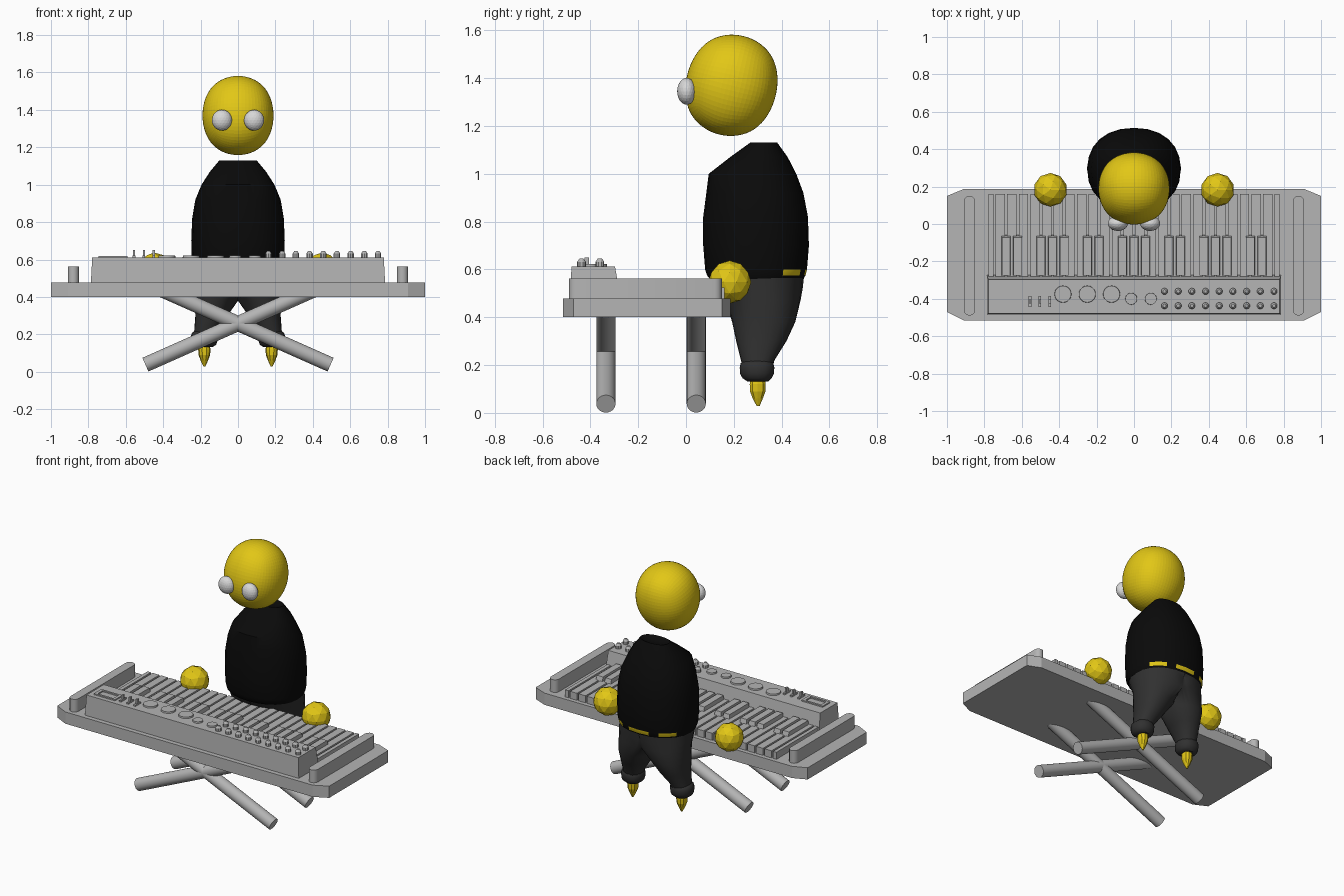
import bpy, bmesh, math
from mathutils import Vector, Matrix

if "Cube" in bpy.data.objects:
    bpy.data.objects.remove(bpy.data.objects["Cube"])


def material(name, r, g, b):
    m = bpy.data.materials.new(name)
    m.diffuse_color = (r, g, b, 1)
    m.use_nodes = True
    m.node_tree.nodes["Principled BSDF"].inputs["Base Color"].default_value = m.diffuse_color
    return m


GREY = material("grey_plastic", 0.46, 0.46, 0.46)
YELLOW = material("yellow_skin", 0.76, 0.57, 0.008)
WHITE = material("eye_white", 0.68, 0.68, 0.68)
BLACK = material("black_shirt", 0.003, 0.003, 0.003)
DARK = material("dark_trousers", 0.03, 0.03, 0.03)


def finish(name, bm, *mats, smooth=None):
    bmesh.ops.recalc_face_normals(bm, faces=bm.faces)
    me = bpy.data.meshes.new(name)
    bm.to_mesh(me)
    bm.free()
    ob = bpy.data.objects.new(name, me)
    bpy.context.collection.objects.link(ob)
    for m in mats:
        me.materials.append(m)
    if smooth:
        bpy.ops.object.select_all(action='DESELECT')
        ob.select_set(True)
        bpy.context.view_layer.objects.active = ob
        bpy.ops.object.shade_smooth_by_angle(angle=math.radians(smooth))
    return ob


def add_box(bm, x0, x1, y0, y1, z0, z1):
    mat = Matrix.Translation(((x0 + x1) / 2, (y0 + y1) / 2, (z0 + z1) / 2)) @ Matrix.Diagonal((x1 - x0, y1 - y0, z1 - z0, 1))
    return bmesh.ops.create_cube(bm, size=1, matrix=mat)["verts"]


def add_rod(bm, a, b, r1, r2=None, seg=16):
    a, b = Vector(a), Vector(b)
    d = b - a
    mat = Matrix.Translation((a + b) / 2) @ d.to_track_quat('Z', 'Y').to_matrix().to_4x4()
    bmesh.ops.create_cone(bm, cap_ends=True, segments=seg, radius1=r1,
                          radius2=r1 if r2 is None else r2, depth=d.length, matrix=mat)


def prism(bm, pts, z0, z1):
    low = [bm.verts.new((x, y, z0)) for x, y in pts]
    top = [bm.verts.new((x, y, z1)) for x, y in pts]
    bm.faces.new(low)
    bm.faces.new(top)
    n = len(pts)
    for i in range(n):
        bm.faces.new((low[i], low[(i + 1) % n], top[(i + 1) % n], top[i]))


def loft(bm, rings, n=24, power=0.9, half=False):
    # each ring is (z, centre x, centre y, radius x, radius y)
    loops = []
    for z, cx, cy, rx, ry in rings:
        loop = []
        for i in range(n):
            c, s = math.cos(2 * math.pi * i / n), math.sin(2 * math.pi * i / n)
            x = cx + rx * math.copysign(abs(c) ** power, c)
            y = cy + ry * math.copysign(abs(s) ** power, s)
            loop.append(bm.verts.new((max(0, x) if half else x, y, z)))
        loops.append(loop)
    for a, b in zip(loops, loops[1:]):
        for i in range(n):
            j = (i + 1) % n
            quad = (a[i], a[j], b[j], b[i])
            if not half or max(v.co.x for v in quad) > 1e-4:
                bm.faces.new(quad)
    bm.faces.new(loops[0])
    bm.faces.new(loops[-1])


# keyboard base with clipped corners
bm = bmesh.new()
prism(bm, [(-1, -.47), (-.91, -.515), (.91, -.515), (1, -.47),
           (1, .15), (.91, .187), (-.91, .187), (-1, .15)], .40, .478)
finish("keyboard_base", bm, GREY)

# rounded side rails
bm = bmesh.new()
for s in (-1, 1):
    pts = [(s * .88 + .03 * math.cos(a), y + .03 * math.sin(a))
           for y, a0 in ((.12, 0), (-.46, math.pi))
           for a in [a0 + math.pi * k / 6 for k in range(7)]]
    prism(bm, pts, .47, .562)
finish("side_rails", bm, GREY, smooth=35)

# white and black keys
W = 0.0622
bm = bmesh.new()
for k in range(-13, 13):
    x0, x1 = max(k * W, -.783), min((k + 1) * W, .783)
    add_box(bm, x0 + .006, x1 - .006, -.29, .16, .47, .525)
finish("white_keys", bm, GREY)
bm = bmesh.new()
for k in range(-12, 13):
    if k % 7 in (0, 1, 6, 3, 4):
        vs = add_box(bm, k * W - .026, k * W + .026, -.275, -.058, .50, .552)
        for v in vs:
            if v.co.z > .54:
                v.co.x += math.copysign(.004, k * W - v.co.x)
                if v.co.y > -.1:
                    v.co.y -= .015
finish("black_keys", bm, GREY)

# control panel with sloping back
bm = bmesh.new()
for v in add_box(bm, -.787, .787, -.485, -.272, .47, .612):
    if v.co.z > .6:
        v.co.x *= .99
        v.co.y += .006 if v.co.y < -.4 else -.025
finish("control_panel", bm, GREY)

# screen frame, sliders, dials and small knobs
bm = bmesh.new()
for b in ((-.745, -.59, -.385, -.372), (-.745, -.59, -.45, -.437),
          (-.745, -.725, -.437, -.385), (-.61, -.59, -.437, -.385)):
    add_box(bm, *b, .60, .62)
finish("screen_frame", bm, GREY)
bm = bmesh.new()
for x in (-.556, -.503, -.45):
    add_box(bm, x - .007, x + .007, -.445, -.385, .60, .622)
    add_box(bm, x - .006, x + .006, -.425, -.405, .61, .65)
finish("sliders", bm, GREY)
bm = bmesh.new()
for x, y, r in ((-.38, -.375, .047), (-.25, -.375, .047), (-.12, -.375, .047),
                (-.015, -.4, .033), (.09, -.4, .033)):
    add_rod(bm, (x, y, .60), (x, y, .622), r, r * .94, 20)
finish("dials", bm, GREY, smooth=35)
bm = bmesh.new()
for i in range(9):
    for y in (-.36, -.437):
        x = .163 + i * .0732
        add_rod(bm, (x, y, .60), (x, y, .632), .018, seg=10)
        add_rod(bm, (x, y, .632), (x, y, .645), .018, .009, seg=10)
finish("small_knobs", bm, GREY)

# crossed stand legs
bm = bmesh.new()
for y in (-.335, .043):
    for s in (-1, 1):
        add_rod(bm, (s * -.495, y, .038), (s * .40, y, .435), .04, seg=24)
finish("stand_legs", bm, GREY, smooth=35)

# head: rounded cube tilted back
bm = bmesh.new()
bmesh.ops.create_cube(bm, size=2)
head = finish("head", bm, YELLOW)
head.modifiers.new("round", 'SUBSURF').levels = 4
dg = bpy.context.evaluated_depsgraph_get()
me = bpy.data.meshes.new_from_object(head.evaluated_get(dg))
head.modifiers.clear()
head.data = me
size = max(v.co.x for v in me.vertices)
me.transform(Matrix.Translation((0, .19, 1.37)) @ Matrix.Rotation(math.radians(-14), 4, 'X')
             @ Matrix.Diagonal((.19 / size, .19 / size, .212 / size, 1)))
for p in me.polygons:
    p.use_smooth = False

# eyes and hands
for name, pos, rad, sub, m in (("eye", (.086, .003, 1.345), (.054, .04, .056), 3, WHITE),
                               ("hand", (.447, .183, .547), (.09, .09, .09), 2, YELLOW)):
    for side, s in (("left", -1), ("right", 1)):
        bm = bmesh.new()
        mat = Matrix.Translation((s * pos[0], pos[1], pos[2])) @ Matrix.Diagonal((*rad, 1))
        bmesh.ops.create_icosphere(bm, subdivisions=sub, radius=1, matrix=mat)
        finish(side + "_" + name, bm, m)

# shirt, with skin showing in gaps at the hem
bm = bmesh.new()
loft(bm, [(.56, 0, .295, .236, .195), (.575, 0, .294, .243, .206), (.60, 0, .293, .247, .213),
          (.70, 0, .293, .25, .221), (.82, 0, .291, .245, .219), (.92, 0, .288, .228, .203),
          (1.0, 0, .278, .195, .183), (1.07, 0, .305, .15, .12), (1.13, 0, .325, .10, .057),
          (1.115, 0, .325, .06, .03)])
for f in bm.faces:
    c = f.calc_center_median()
    if .57 < c.z < .60:
        ang = math.degrees(math.atan2((c.y - .293) / .21, abs(c.x) / .245))
        if ang > 78 or 38 < ang < 56:
            f.material_index = 1
finish("shirt", bm, BLACK, YELLOW, smooth=40)

# trousers: one leg mirrored
bm = bmesh.new()
loft(bm, [(.575, 0, .297, .236, .197), (.52, .01, .31, .226, .178), (.47, .03, .322, .205, .157),
          (.38, .115, .325, .117, .132), (.30, .142, .315, .086, .105),
          (.22, .172, .30, .062, .07), (.16, .18, .30, .055, .055)], half=True)
legs = finish("trousers", bm, DARK, smooth=40)
legs.modifiers.new("mirror", 'MIRROR')

# rolled cuffs and pointed feet
for side, s in (("left", -1), ("right", 1)):
    bm = bmesh.new()
    x = s * .18
    loft(bm, [(.132, x, .30, .045, .045), (.145, x, .297, .064, .062), (.165, x, .297, .07, .073),
              (.19, x, .297, .072, .074), (.208, x, .297, .066, .07), (.22, x, .30, .05, .055)], n=14)
    finish(side + "_cuff", bm, DARK, smooth=40)
    bm = bmesh.new()
    loft(bm, [(.15, x, .30, .028, .03), (.12, x, .30, .033, .035), (.09, x, .30, .031, .034),
              (.06, x, .30, .02, .022), (.028, x, .302, .005, .006)], n=10)
    finish(side + "_foot", bm, YELLOW)
